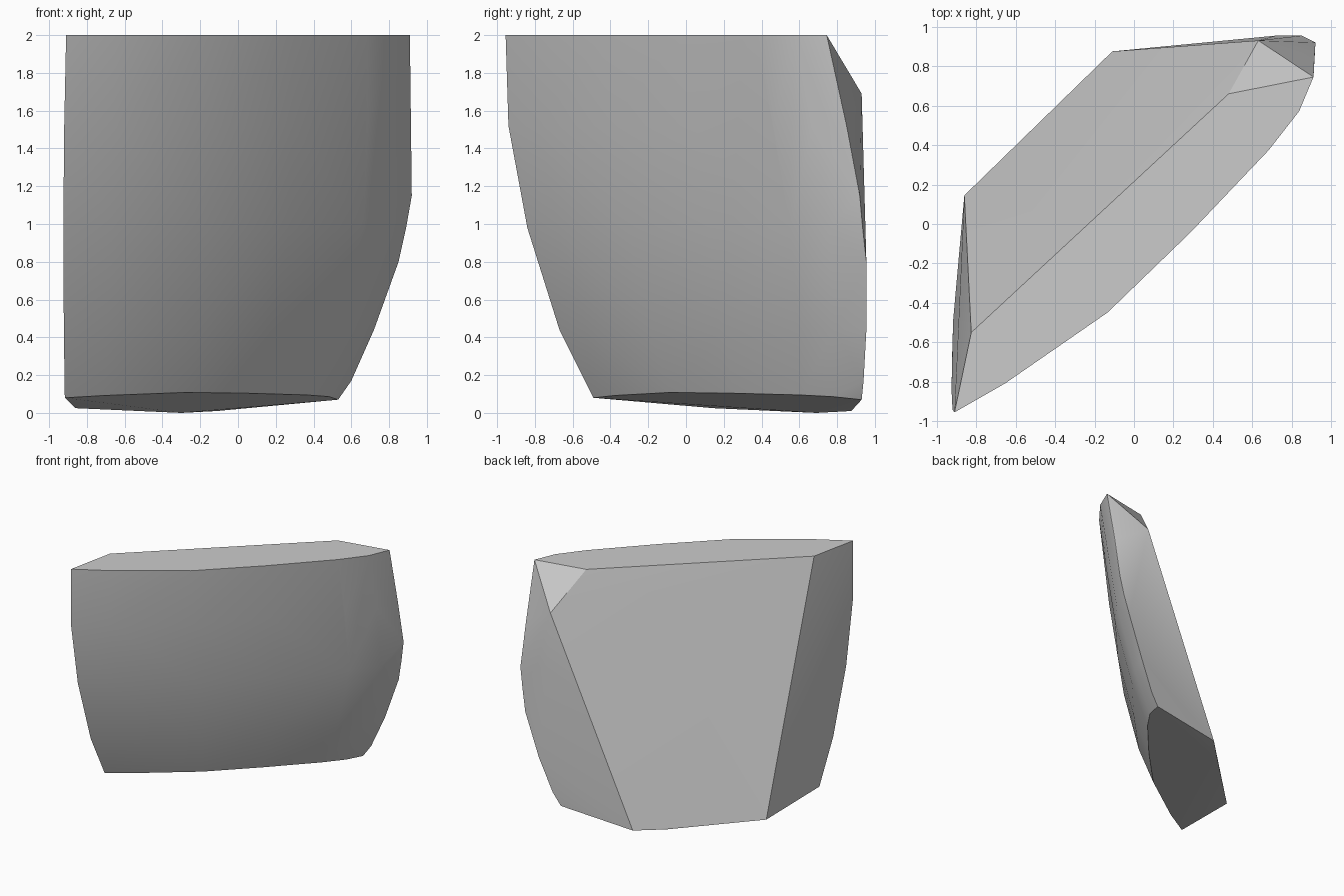
import bpy
import bmesh
from mathutils import Vector

cube = bpy.data.objects.get("Cube")
if cube:
    bpy.data.objects.remove(cube)

# Plain grey stone
stone = bpy.data.materials.new("grey stone")
stone.use_nodes = True
grey = (0.6, 0.6, 0.6, 1)
stone.diffuse_color = grey
stone.node_tree.nodes["Principled BSDF"].inputs["Base Color"].default_value = grey

# Left and right ends of the curved front, from top to bottom
left_edge = [(-.91, -.955, 2), (-.92, -.94, 1.52), (-.925, -.84, .98),
             (-.922, -.67, .44), (-.917, -.49, .08)]
right_edge = [(.91, .745, 2), (.915, .85, 1.52), (.89, .935, .98),
              (.72, .955, .44), (.53, .93, .07)]
# Bulge of the front: fraction across, distance outwards
bulge = [(0, 0), (.115, .068), (.365, .16), (.6, .15), (.83, .116), (.93, .077), (1, 0)]
outward = Vector((1, -1, 0)).normalized()

points = []
for left, right in zip(left_edge, right_edge):
    for t, push in bulge:
        p = Vector(left).lerp(Vector(right), t) + outward * push
        if left[2] < .1:
            p.z += .2 * push    # tilted underside
        points.append(p)

# Extra corners of the right rim
points += [Vector(p) for p in ((.92, .92, 1.15), (.85, .955, .8), (.6, .94, .17))]
# Flat back and its chipped corner
points += [Vector(p) for p in ((-.825, -.55, 2), (.48, .66, 2), (.63, .93, 1.69),
                               (-.11, .875, .01), (-.3, .69, 0), (-.86, .145, .025))]

# Close the shard around its corners
bm = bmesh.new()
for p in points:
    bm.verts.new(p)
hull = bmesh.ops.convex_hull(bm, input=bm.verts)
loose = [v for v in bm.verts if not v.link_faces]
bmesh.ops.delete(bm, geom=loose, context='VERTS')
bmesh.ops.dissolve_limit(bm, angle_limit=.02, verts=bm.verts, edges=bm.edges)
bmesh.ops.recalc_face_normals(bm, faces=bm.faces)
mesh = bpy.data.meshes.new("stone_shard")
bm.to_mesh(mesh)
bm.free()

shard = bpy.data.objects.new("stone_shard", mesh)
bpy.context.collection.objects.link(shard)
mesh.materials.append(stone)

# Soft front, crisp broken edges
bpy.ops.object.select_all(action='DESELECT')
shard.select_set(True)
bpy.context.view_layer.objects.active = shard
bpy.ops.object.shade_smooth_by_angle(angle=.45)
